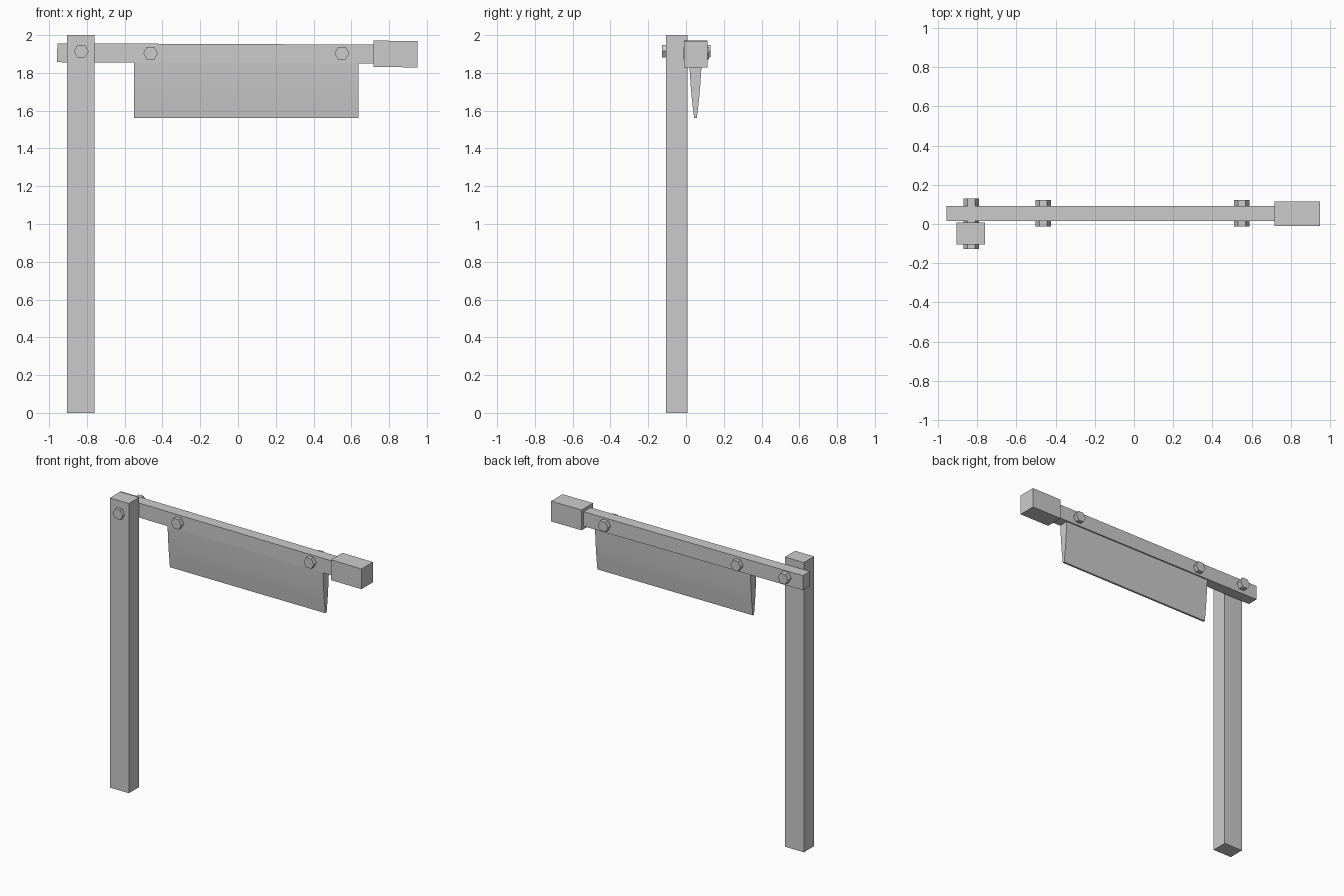
import bpy, bmesh, math
from mathutils import Matrix, Vector

cube = bpy.data.objects.get("Cube")
if cube:
    bpy.data.objects.remove(cube, do_unlink=True)

grey = bpy.data.materials.new("plain grey")
grey.use_nodes = True
colour = (0.6, 0.6, 0.6, 1)
grey.diffuse_color = colour
grey.node_tree.nodes["Principled BSDF"].inputs["Base Color"].default_value = colour


def finish(name, bm):
    bmesh.ops.recalc_face_normals(bm, faces=bm.faces)
    mesh = bpy.data.meshes.new(name)
    bm.to_mesh(mesh)
    bm.free()
    mesh.materials.append(grey)
    obj = bpy.data.objects.new(name, mesh)
    bpy.context.collection.objects.link(obj)
    return obj


def box(name, low, high, tilt=0):
    low, high = Vector(low), Vector(high)
    bm = bmesh.new()
    bmesh.ops.create_cube(bm, size=1)
    bmesh.ops.scale(bm, vec=high - low, verts=bm.verts)
    obj = finish(name, bm)
    obj.location = (low + high) / 2
    obj.rotation_euler.y = tilt
    return obj


def bolt(name, x, z, front, back):
    # Hexagonal bolt lying along y, with corners pointing sideways
    bm = bmesh.new()
    bmesh.ops.create_cone(bm, cap_ends=True, segments=6, radius1=0.039,
                          radius2=0.039, depth=back - front,
                          matrix=Matrix.Rotation(math.pi / 6, 4, 'Z'))
    bmesh.ops.rotate(bm, verts=bm.verts, matrix=Matrix.Rotation(math.pi / 2, 3, 'X'))
    xs = max(v.co.x for v in bm.verts)
    if xs < 0.038:
        bmesh.ops.rotate(bm, verts=bm.verts, matrix=Matrix.Rotation(math.pi / 6, 3, 'Y'))
    obj = finish(name, bm)
    obj.location = (x, (front + back) / 2, z)
    return obj


# Upright post, swinging arm and grip
box("post", (-0.905, -0.105, 0), (-0.76, 0.007, 2))
box("arm", (-0.957, 0.015, 1.853), (0.75, 0.092, 1.953), 0.004)
box("grip", (0.717, -0.01, 1.83), (0.95, 0.115, 1.97), 0.004)

# Blade: curved wedge profile swept along x
half = [(0.034, 1.88), (0.031, 1.82), (0.026, 1.74), (0.019, 1.66), (0.007, 1.56)]
middle = 0.05
profile = [(middle + w, z) for w, z in half] + [(middle - w, z) for w, z in reversed(half)]
bm = bmesh.new()
face = bm.faces.new([bm.verts.new((-0.55, y, z)) for y, z in profile])
sweep = bmesh.ops.extrude_face_region(bm, geom=[face], use_keep_orig=True)
bmesh.ops.translate(bm, vec=(1.187, 0, 0),
                    verts=[v for v in sweep["geom"] if isinstance(v, bmesh.types.BMVert)])
blade = finish("blade", bm)

# Pivot bolt and two blade bolts
bolt("pivot_bolt", -0.83, 1.915, -0.127, 0.13)
for side, x in (("right", -0.463), ("left", 0.55)):
    bolt("blade_bolt_" + side, x, 1.904, -0.014, 0.122)

# Smooth only the gentle curve of the blade
bpy.context.view_layer.objects.active = blade
blade.select_set(True)
bpy.ops.object.shade_smooth_by_angle(angle=math.radians(30))
